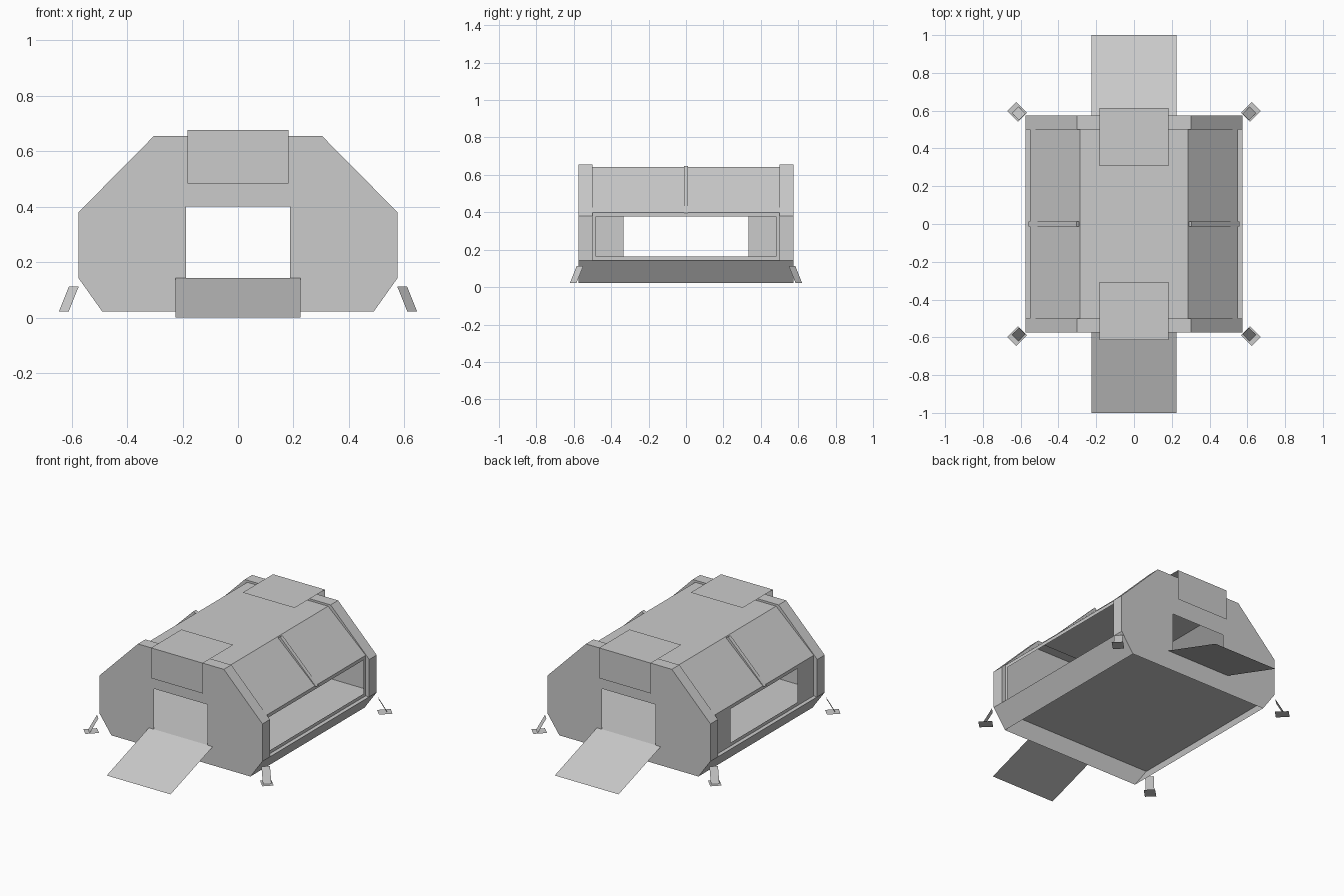
import bpy
from mathutils import Vector

if "Cube" in bpy.data.objects:
    bpy.data.objects.remove(bpy.data.objects["Cube"])

grey = bpy.data.materials.new("shelter_grey")
grey.diffuse_color = (0.6, 0.6, 0.6, 1)
grey.use_nodes = True
grey.node_tree.nodes["Principled BSDF"].inputs["Base Color"].default_value = grey.diffuse_color

BOTTOM, FLOOR = 0.0225, 0.142
LOWER, WAIST, TOP = (0.49, BOTTOM), (0.575, 0.38), (0.303, 0.655)
SILL = (0.575, FLOOR)
END, INNER = 0.575, 0.5          # outer and inner y of the end frames
EAVE, RIDGE = (0.55, 0.40), (0.285, 0.642)


def make(name, verts, faces, flip=False):
    """Sheet-metal part from a few points; flip turns the faces over."""
    me = bpy.data.meshes.new(name)
    me.from_pydata([tuple(v) for v in verts], [], [f[::-1] if flip else f for f in faces])
    me.materials.append(grey)
    ob = bpy.data.objects.new(name, me)
    bpy.context.collection.objects.link(ob)
    return ob


def mirrored(half):
    """Complete a right-hand outline with its left-hand mirror."""
    return half + [(-x, z) for x, z in reversed(half)]


def strip(name, a, b, flip=False):
    """Row of quads between two matching lines of points."""
    n = len(a)
    return make(name, a + b, [(i, i + n, i + n + 1, i + 1) for i in range(n - 1)], flip)


def at_y(profile, y):
    return [(x, y, z) for x, z in profile]


def plate(name, x0, x1, y, z0, z1, flip=False):
    """Upright sheet facing the front, or the back when flipped."""
    return make(name, [(x0, y, z0), (x1, y, z0), (x1, y, z1), (x0, y, z1)], [(0, 1, 2, 3)], flip)


# Floor sheet, open underneath
make("floor", [(-0.575, -END, FLOOR), (0.575, -END, FLOOR), (0.575, END, FLOOR), (-0.575, END, FLOOR)],
     [(0, 1, 2, 3)])

# Roof sheet: flat top and two sloped sides
roof = mirrored([EAVE, RIDGE])
strip("roof", at_y(roof, -INNER), at_y(roof, INNER), True)

for s, end in ((-1, "front"), (1, "back")):
    back = s > 0

    # End wall with doorway: arch above the floor, skirt below it
    pts = mirrored([SILL, WAIST, TOP])
    pts += [(-0.188, FLOOR), (-0.188, 0.40), (0.188, 0.40), (0.188, FLOOR)]
    pts += [(-LOWER[0], BOTTOM), LOWER]
    make(end + "_wall", at_y(pts, s * END),
         [tuple(range(10)), (10, 11, 0, 9, 6, 5)], back)

    # Raised rim around the end and the step down to the roof
    rim = mirrored([SILL, WAIST, TOP])
    strip(end + "_rim", at_y(rim, s * END), at_y(rim, s * INNER), not back)
    step = mirrored([(0.55, FLOOR), EAVE, RIDGE])
    strip(end + "_rim_step", at_y(rim, s * INNER), at_y(step, s * INNER), not back)

    # Flat plates beside the doorway
    for m, side in ((-1, "left"), (1, "right")):
        x0, x1 = sorted((m * 0.197, m * 0.272))
        plate(f"{end}_door_plate_{side}", x0, x1, s * (END + 0.0015), FLOOR, 0.54, back)

    # Ramp sheet
    make(end + "_ramp", [(-0.225, s * END, FLOOR), (0.225, s * END, FLOOR),
                         (0.225, s, 0.0), (-0.225, s, 0.0)], [(0, 1, 2, 3)], not back)

    # Bent sheet hood over the doorway
    hood = [[(x, s * y, z) for y, z in ((0.308, 0.677), (0.614, 0.677), (0.614, 0.484))]
            for x in (-0.183, 0.183)]
    strip(end + "_hood", hood[0], hood[1], not back)

# Small control pad beside the front door
plate("control_pad", 0.215, 0.253, -END - 0.0025, 0.21, 0.27)

for m, side in ((-1, "left"), (1, "right")):
    left = m < 0

    # Sloped skirt below the floor
    strip(side + "_skirt", [(m * LOWER[0], -END, BOTTOM), (m * LOWER[0], END, BOTTOM)],
          [(m * 0.575, -END, FLOOR), (m * 0.575, END, FLOOR)], not left)

    # Side wall with one long window opening
    x = m * 0.55
    outer = [(x, -INNER, FLOOR), (x, INNER, FLOOR), (x, INNER, 0.40), (x, -INNER, 0.40)]
    hole = [(x, -0.48, 0.163), (x, 0.48, 0.163), (x, 0.48, 0.378), (x, -0.48, 0.378)]
    make(side + "_window_wall", outer + hole,
         [(i, (i + 1) % 4, (i + 1) % 4 + 4, i + 4) for i in range(4)], left)

    # Raised rib across the sloped roof side
    rib = [(m * px, z) for px, z in ((0.55, 0.40), (0.558, 0.397), (0.305, 0.648), (0.29, 0.638))]
    make(side + "_roof_rib", at_y(rib, -0.012) + at_y(rib, 0.012),
         [(0, 1, 2, 3), (7, 6, 5, 4), (1, 5, 6, 2), (0, 4, 5, 1), (2, 6, 7, 3)], left)

    # Corner struts with flat foot pads
    for s, end in ((-1, "front"), (1, "back")):
        out = Vector((m, s, 0)).normalized()
        across = Vector((-out.y, out.x, 0))
        top = Vector((m * 0.592, s * 0.567, 0.112))
        low = Vector((m * 0.628, s * 0.603, 0.0225))
        pad = Vector((m * 0.619, s * 0.594, 0.0225))
        w = across * 0.025
        make(f"{end}_{side}_strut", [top - w, low - w, low + w, top + w], [(0, 1, 2, 3)])
        a, b = out * 0.04, across * 0.033
        make(f"{end}_{side}_foot", [pad - a - b, pad + a - b, pad + a + b, pad - a + b],
             [(0, 1, 2, 3)])

# Fixed panels closing both ends of the left window
for s, end in ((-1, "front"), (1, "back")):
    y0, y1 = sorted((s * 0.335, s * 0.48))
    make("left_window_panel_" + end,
         [(-0.55, y0, 0.163), (-0.55, y1, 0.163), (-0.55, y1, 0.378), (-0.55, y0, 0.378)],
         [(3, 2, 1, 0)])
